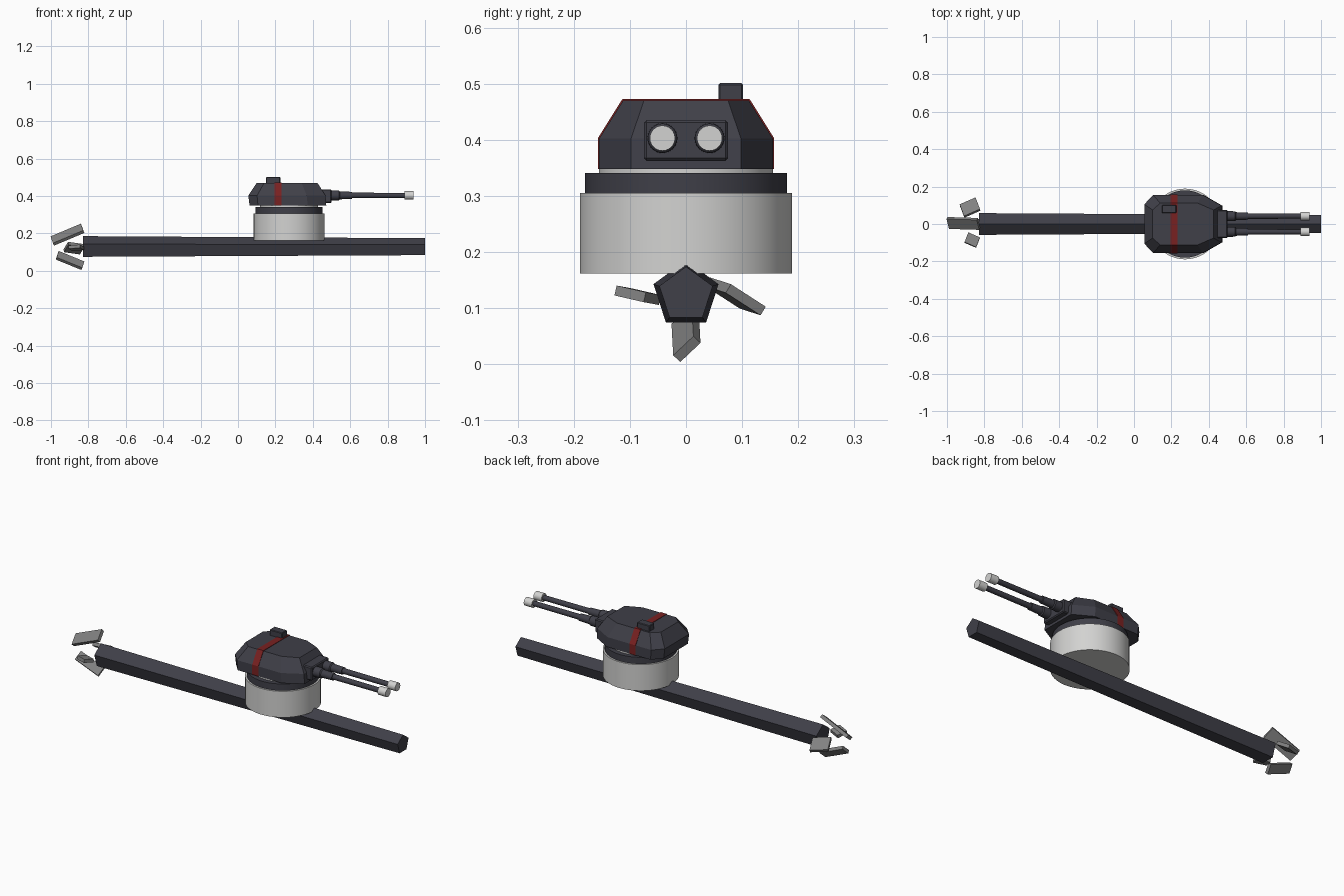
import bpy, bmesh, math
from mathutils import Vector

if "Cube" in bpy.data.objects:
    bpy.data.objects.remove(bpy.data.objects["Cube"])


def material(name, rgb):
    m = bpy.data.materials.new(name)
    m.diffuse_color = (*rgb, 1)
    m.use_nodes = True
    m.node_tree.nodes["Principled BSDF"].inputs["Base Color"].default_value = m.diffuse_color
    return m


DARK = material("dark_blue_grey", (0.05, 0.05, 0.065))
LIGHT = material("light_grey", (0.65, 0.65, 0.64))
GREY = material("mid_grey", (0.22, 0.22, 0.22))
RED = material("dark_red", (0.19, 0.015, 0.015))


def loft(name, rings, mat, smooth=False):
    """Skin a list of equal-length point rings and cap both ends."""
    bm = bmesh.new()
    vs = [[bm.verts.new(p) for p in r] for r in rings]
    n = len(vs[0])
    for a, b in zip(vs, vs[1:]):
        for i in range(n):
            j = (i + 1) % n
            bm.faces.new((a[i], a[j], b[j], b[i]))
    bm.faces.new(vs[0][::-1])
    bm.faces.new(vs[-1])
    bmesh.ops.recalc_face_normals(bm, faces=bm.faces)
    me = bpy.data.meshes.new(name)
    bm.to_mesh(me)
    bm.free()
    me.materials.append(mat)
    ob = bpy.data.objects.new(name, me)
    bpy.context.collection.objects.link(ob)
    if smooth:
        bpy.ops.object.select_all(action='DESELECT')
        ob.select_set(True)
        bpy.context.view_layer.objects.active = ob
        bpy.ops.object.shade_smooth_by_angle(angle=math.radians(35))
    return ob


def ring_x(x, r, n, y=0.0, z=0.0):
    """Ring around the x axis, first point at the top."""
    return [(x, y + r * math.sin(2 * math.pi * i / n), z + r * math.cos(2 * math.pi * i / n))
            for i in range(n)]


def ring_z(z, r, n, x=0.0):
    return [(x + r * math.cos(2 * math.pi * i / n), r * math.sin(2 * math.pi * i / n), z)
            for i in range(n)]


def plate(name, centre, a, b, t, mat, bevel=0.0):
    """Slab spanned by edge vectors a and b with thickness t."""
    c, a, b = Vector(centre), Vector(a), Vector(b)
    n = a.cross(b).normalized() * t
    quad = [(-.5, -.5), (.5, -.5), (.5, .5), (-.5, .5)]
    ob = loft(name, [[c + a * u + b * v + n * w for u, v in quad] for w in (-.5, .5)], mat)
    if bevel:
        m = ob.modifiers.new("bevel", 'BEVEL')
        m.width = bevel
        m.segments = 1
    return ob


# long five-sided tapered beam
loft("beam", [ring_x(-0.83, 0.061, 5, z=0.124), ring_x(1.0, 0.05, 5, z=0.124)], DARK)

# four tilted tail fins: centre, long edge, short edge
FINS = {
    "top_fin": ((-0.912, 0.003, 0.193), (0.162, -0.005, 0.068), (0.013, -0.053, -0.036)),
    "bottom_fin": ((-0.898, 0.0, 0.055), (0.137, 0.003, -0.056), (0.011, 0.036, 0.034)),
    "right_fin": ((-0.877, 0.088, 0.121), (0.085, 0.037, -0.012), (0.024, -0.062, 0.04)),
    "left_fin": ((-0.865, -0.086, 0.123), (0.062, -0.027, 0.005), (0.02, 0.052, -0.012)),
}
for name, (c, a, b) in FINS.items():
    plate(name, c, a, b, 0.018, GREY)

# round turret base
CX = 0.273
for name, r, z0, z1, mat in (("base_drum", 0.189, 0.162, 0.305, LIGHT),
                             ("base_ring", 0.18, 0.305, 0.341, DARK),
                             ("turret_bearing", 0.155, 0.341, 0.351, LIGHT)):
    loft(name, [ring_z(z0, r, 48, CX), ring_z(z1, r, 48, CX)], mat, True)


# eight-sided turret shell
def turret_ring(z, x0, x1, y, back_cut, front_cut, yb, yf):
    half = [(x0, yb), (x0 + back_cut, y), (x1 - front_cut, y), (x1, yf)]
    return [(px, py, z) for px, py in half] + [(px, -py, z) for px, py in half[::-1]]


loft("turret_shell", [
    turret_ring(0.348, 0.062, 0.472, 0.155, 0.045, 0.10, 0.105, 0.098),
    turret_ring(0.402, 0.055, 0.468, 0.155, 0.047, 0.10, 0.105, 0.098),
    turret_ring(0.470, 0.100, 0.425, 0.112, 0.040, 0.085, 0.075, 0.075)], DARK)

# red stripe over the shell
out = [(0.157, 0.348), (0.157, 0.403), (0.1135, 0.4725)]
band = out + [(-y, z) for y, z in out[::-1]]
loft("turret_stripe", [[(x, y, z) for y, z in band] for x in (0.196, 0.233)], RED)

# roof hatch
plate("roof_hatch", (0.188, 0.08, 0.484), (0.076, 0, 0), (0, 0.044, 0), 0.034, DARK, 0.003)

# gun mantlet
plate("gun_mantlet", (0.462, 0, 0.399), (0.076, 0, 0), (0, 0.15, 0), 0.073, DARK, 0.005)

# twin guns
for side, y in (("left", -0.042), ("right", 0.042)):
    def tube(part, spans, mat):
        loft(f"{side}_{part}", [ring_x(x, r, 24, y, 0.403) for x, r in spans], mat, True)
    tube("gun_sleeve", [(0.48, 0.027), (0.54, 0.026), (0.545, 0.021), (0.61, 0.019)], DARK)
    tube("gun_barrel", [(0.60, 0.0145), (0.90, 0.0135)], DARK)
    tube("gun_muzzle", [(0.89, 0.0225), (0.938, 0.0225)], LIGHT)
